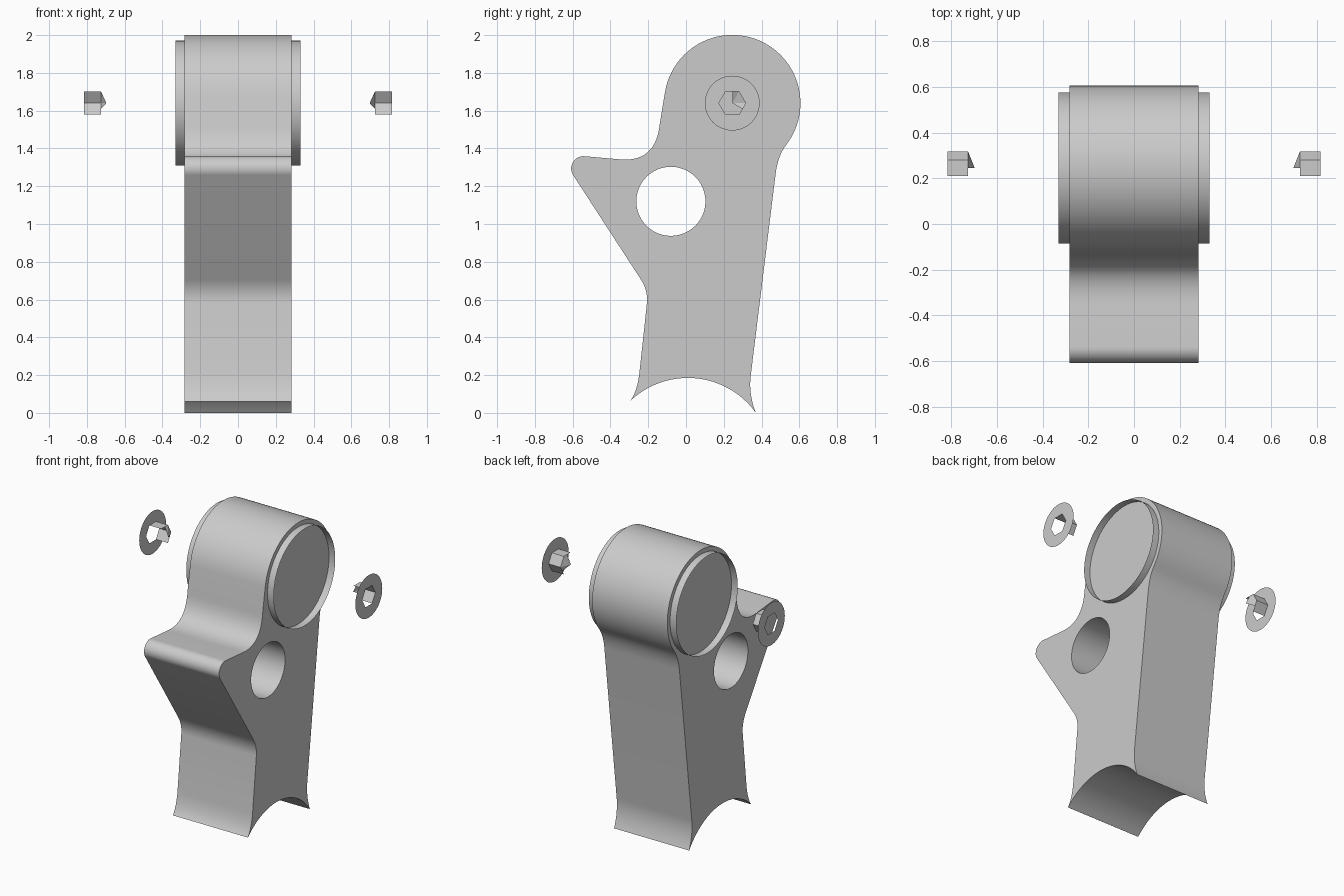
import bpy, bmesh
from math import cos, sin, radians, atan2
from mathutils import Vector

cube = bpy.data.objects.get("Cube")
if cube:
    bpy.data.objects.remove(cube, do_unlink=True)

grey = bpy.data.materials.new("plain_grey")
grey.use_nodes = True
COLOUR = (0.6, 0.6, 0.6, 1)
grey.diffuse_color = COLOUR
grey.node_tree.nodes["Principled BSDF"].inputs["Base Color"].default_value = COLOUR

HEAD = Vector((0.245, 1.64))   # axis of the round head, as (y, z)
HALF = 0.283                   # half the body width
RIM_X = 0.33
WASHER_X, SOCKET_X, TIP_X = 0.815, 0.725, 0.697


def finish(bm, name, smooth=True, closed=False):
    if closed:
        bmesh.ops.recalc_face_normals(bm, faces=bm.faces)
    mesh = bpy.data.meshes.new(name)
    bm.to_mesh(mesh)
    bm.free()
    obj = bpy.data.objects.new(name, mesh)
    bpy.context.collection.objects.link(obj)
    mesh.materials.append(grey)
    if smooth:
        bpy.ops.object.select_all(action='DESELECT')
        obj.select_set(True)
        bpy.context.view_layer.objects.active = obj
        bpy.ops.object.shade_smooth_by_angle(angle=radians(30))
    return obj


def arc(centre, r, start, end, n):
    """Points on an arc from start to end degrees."""
    angles = [radians(start + (end - start) * i / n) for i in range(n + 1)]
    return [Vector((centre[0] + r * cos(a), centre[1] + r * sin(a))) for a in angles]


def bend(a, b, c, n=10):
    """Rounded corner from a to c, pulled towards b."""
    a, b, c = Vector(a), Vector(b), Vector(c)
    return [a * (1 - t) ** 2 + b * 2 * t * (1 - t) + c * t * t
            for t in (i / n for i in range(n + 1))]


def loop(bm, points, x):
    return [bm.verts.new((x, p[0], p[1])) for p in points]


# Body outline: head, back edge, arched foot, front edge, nose, neck
outline = arc(HEAD, 0.361, 172, -37.5, 56)
outline += bend((0.528, 1.415), (0.487, 1.36), (0.475, 1.27))
outline += bend((0.343, 0.2), (0.33, 0.1), (0.37, 0.0))
outline += arc((0.01, -0.258), 0.443, 36.5, 134, 30)[1:]
outline += bend((-0.305, 0.05), (-0.262, 0.1), (-0.248, 0.2))[1:]
outline += bend((-0.207, 0.58), (-0.2, 0.645), (-0.238, 0.705))
outline += arc((-0.543, 1.294), 0.065, 212, 84, 14)
outline += bend((-0.36, 1.343), (-0.16, 1.32), (-0.139, 1.53), 16)

# Body: filled outline with a round hole, extruded across
bm = bmesh.new()
edges = []
for pts in (outline, arc((-0.08, 1.12), 0.183, 0, 360, 48)[:-1]):
    ring = loop(bm, pts, -HALF)
    edges += [bm.edges.new((v, ring[i - 1])) for i, v in enumerate(ring)]
bmesh.ops.triangle_fill(bm, use_beauty=True, edges=edges)
side = bmesh.ops.extrude_face_region(bm, geom=bm.faces[:])
bmesh.ops.translate(bm, vec=(2 * HALF, 0, 0),
                    verts=[g for g in side["geom"] if isinstance(g, bmesh.types.BMVert)])
finish(bm, "body", closed=True)

for label, s in (("left", 1), ("right", -1)):
    # Thin open rim standing out around the head
    bm = bmesh.new()
    circle = arc(HEAD, 0.331, 0, 360, 64)[:-1]
    inner, outer = loop(bm, circle, s * HALF), loop(bm, circle, s * RIM_X)
    for i in range(len(circle)):
        bm.faces.new((inner[i - 1], inner[i], outer[i], outer[i - 1]))
    bmesh.ops.recalc_face_normals(bm, faces=bm.faces)
    finish(bm, label + "_rim")

    # Flat washer with a six-sided hole
    bm = bmesh.new()
    n = 48
    round_edge = arc(HEAD, 0.145, 0, 360, n)[:-1]
    corners = arc(HEAD, 0.071, 0, 360, 6)[:-1]
    rim, hexagon = loop(bm, round_edge, s * WASHER_X), loop(bm, corners, s * WASHER_X)
    step = n // 6
    for k in range(6):
        span = [rim[(k * step + j) % n] for j in range(step + 1)]
        face = bm.faces.new([hexagon[k]] + span + [hexagon[(k + 1) % 6]])
        if face.calc_center_median().x and s < 0:
            face.normal_flip()
    finish(bm, label + "_washer", smooth=False)

    # Half socket: three walls and a pointed third of the end
    bm = bmesh.new()
    walls = [corners[i] for i in (2, 1, 0, 5)]
    near, far = loop(bm, walls, s * WASHER_X), loop(bm, walls, s * SOCKET_X)
    for i in range(3):
        bm.faces.new((near[i], near[i + 1], far[i + 1], far[i]))
    middles = [(walls[0] + walls[1]) / 2, (walls[2] + walls[3]) / 2]
    tip = bm.verts.new((s * TIP_X, *HEAD))
    start, end = loop(bm, middles, s * SOCKET_X)
    fan = [start, far[1], far[2], end]
    for a, b in zip(fan, fan[1:]):
        bm.faces.new((tip, a, b))
    bmesh.ops.recalc_face_normals(bm, faces=bm.faces)
    finish(bm, label + "_socket", smooth=False)
